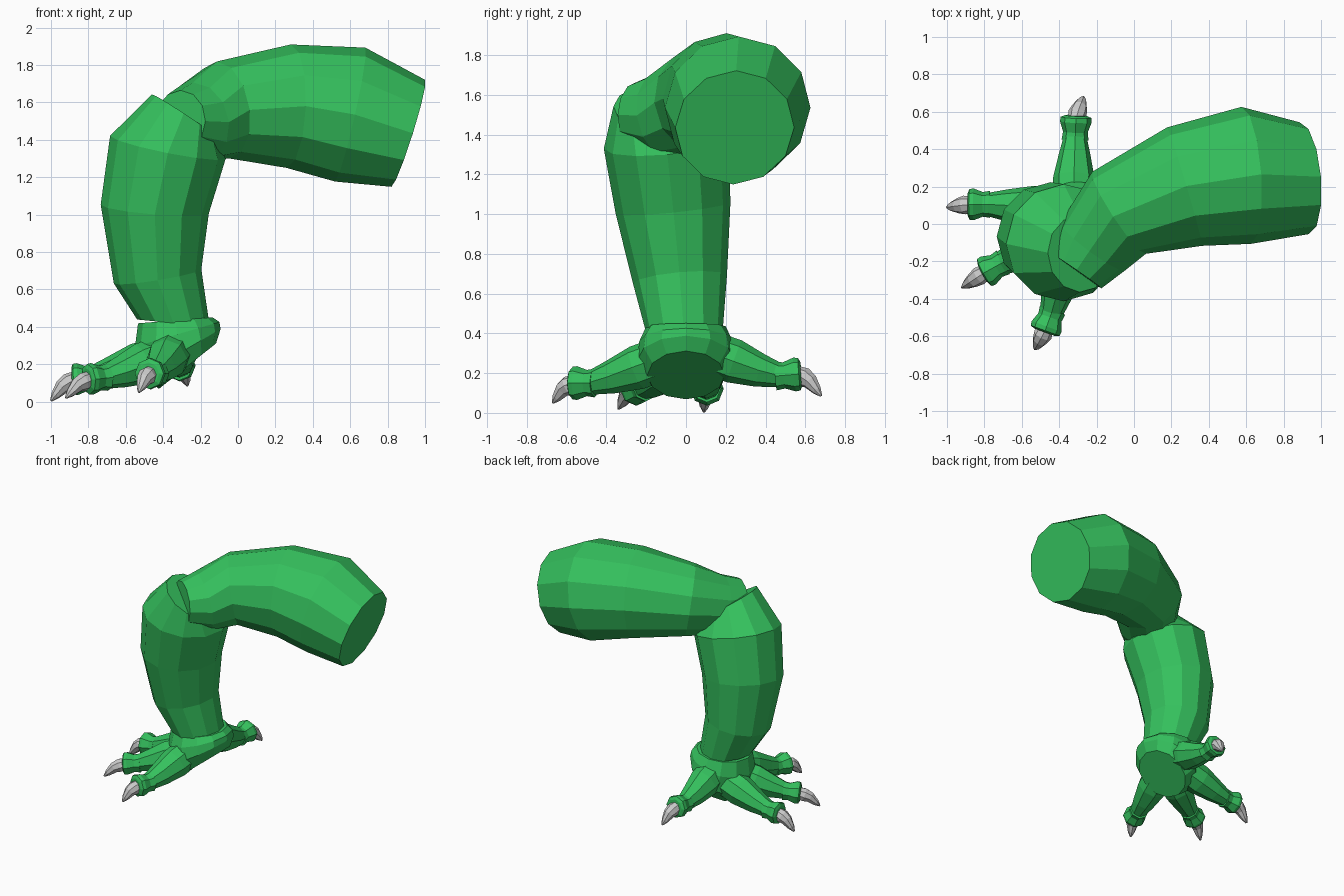
import bpy, bmesh, math
from mathutils import Vector

if "Cube" in bpy.data.objects:
    bpy.data.objects.remove(bpy.data.objects["Cube"])


def material(name, rgb):
    m = bpy.data.materials.new(name)
    m.diffuse_color = (*rgb, 1)
    m.use_nodes = True
    m.node_tree.nodes["Principled BSDF"].inputs["Base Color"].default_value = m.diffuse_color
    return m


GREEN = material("green_skin", (0.035, 0.53, 0.11))
GREY = material("claw_grey", (0.62, 0.62, 0.63))


def tube(name, rings, sides, mat, axes={}, ref=(0, 0, 1)):
    """Capped faceted tube through rings of (x, y, z, radius); axes overrides ring tilts."""
    pts = [Vector(r[:3]) for r in rings]
    bm = bmesh.new()
    loops = []
    for i, p in enumerate(pts):
        axis = pts[min(i + 1, len(pts) - 1)] - pts[max(i - 1, 0)]
        axis = Vector(axes.get(i, axis)).normalized()
        u = (Vector(ref) - axis * axis.dot(Vector(ref))).normalized()
        v = axis.cross(u)
        angles = [2 * math.pi * k / sides for k in range(sides)]
        loops.append([bm.verts.new(p + rings[i][3] * (u * math.cos(a) + v * math.sin(a)))
                      for a in angles])
    for a, b in zip(loops, loops[1:]):
        for k in range(sides):
            n = (k + 1) % sides
            bm.faces.new((a[k], a[n], b[n], b[k]))
    bm.faces.new(loops[0][::-1])
    bm.faces.new(loops[-1])
    bmesh.ops.recalc_face_normals(bm, faces=bm.faces[:])
    me = bpy.data.meshes.new(name)
    bm.to_mesh(me)
    bm.free()
    me.materials.append(mat)
    ob = bpy.data.objects.new(name, me)
    bpy.context.collection.objects.link(ob)
    return ob


# Upper arm, from the shoulder cut to the elbow
tube("upper_arm", [(0.91, 0.245, 1.435, 0.30), (0.60, 0.26, 1.535, 0.367),
                   (0.27, 0.20, 1.58, 0.33), (-0.08, 0.06, 1.56, 0.262),
                   (-0.22, -0.12, 1.495, 0.215), (-0.31, -0.25, 1.50, 0.165)],
     12, GREEN, {0: (-0.95, -0.08, 0.3)})

# Forearm, from wrist to elbow
tube("forearm", [(-0.345, -0.01, 0.42, 0.195), (-0.43, -0.03, 0.67, 0.237),
                 (-0.445, -0.065, 1.03, 0.29), (-0.375, -0.10, 1.36, 0.315),
                 (-0.29, -0.16, 1.53, 0.205)],
     12, GREEN, {0: (0.1, 0, 1), 3: (0.2, -0.1, 1), 4: (0.55, 0.05, 0.83)}, ref=(1, 0, 0))

# Palm with the tilted flat pad
tube("palm", [(-0.27, 0.0, 0.19, 0.195), (-0.305, 0.0, 0.265, 0.245),
              (-0.325, 0.0, 0.36, 0.235), (-0.335, 0.0, 0.435, 0.20)],
     12, GREEN, {0: (-0.62, 0, 0.78), 1: (-0.5, 0, 0.86), 2: (-0.28, 0, 0.96), 3: (-0.08, 0, 1)},
     ref=(0, 1, 0))

# Fingers: root, cuff start, cuff end, claw tip
FINGERS = [((-0.325, 0.13, 0.30), (-0.315, 0.45, 0.185), (-0.31, 0.57, 0.195), (-0.27, 0.68, 0.085)),
           ((-0.42, 0.085, 0.24), (-0.77, 0.105, 0.125), (-0.88, 0.105, 0.12), (-1.00, 0.09, 0.005)),
           ((-0.42, -0.07, 0.24), (-0.70, -0.205, 0.13), (-0.80, -0.26, 0.12), (-0.92, -0.34, 0.02)),
           ((-0.35, -0.13, 0.27), (-0.435, -0.46, 0.15), (-0.475, -0.57, 0.15), (-0.53, -0.67, 0.05))]

for i, pts in enumerate(FINGERS, 1):
    root, c0, c1, tip = map(Vector, pts)
    ring = lambda p, r: (*p, r)
    # Tapering finger
    tube(f"finger_{i}", [ring(root, 0.11), ring(root.lerp(c0, 0.35), 0.112),
                         ring(root.lerp(c0, 0.75), 0.085), ring(c0.lerp(c1, 0.2), 0.06)],
         8, GREEN)
    # Flared cuff around the claw base
    tube(f"finger_cuff_{i}", [ring(c0, 0.072), ring(c0.lerp(c1, 0.35), 0.066),
                              ring(c0.lerp(c1, 0.8), 0.085), ring(c1, 0.082),
                              ring(c1.lerp(c0, -0.08), 0.06)], 8, GREEN)
    # Downward curved claw
    mid = c1.lerp(tip, 0.5) + Vector((0, 0, 0.018))
    tube(f"claw_{i}", [ring(c1.lerp(c0, 0.1), 0.043), ring(c1.lerp(mid, 0.45), 0.05),
                       ring(mid, 0.041), ring(mid.lerp(tip, 0.6), 0.025), ring(tip, 0.006)],
         8, GREY)
